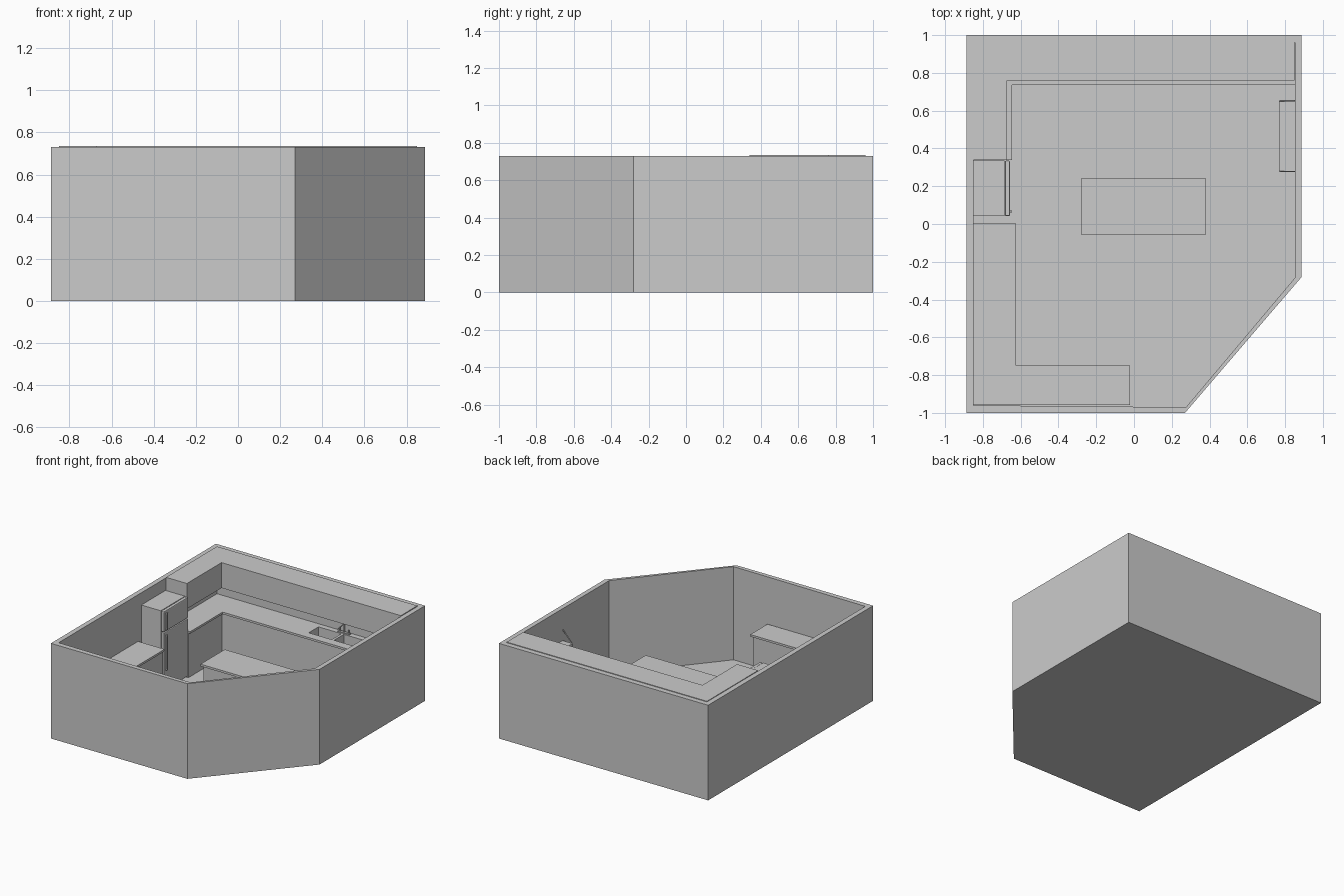
import bpy, bmesh, math
from mathutils import Vector

if "Cube" in bpy.data.objects:
    bpy.data.objects.remove(bpy.data.objects["Cube"])

FLOOR, TOP = 0.015, 0.73
COUNTER, SLAB = 0.372, 0.016


def finish(name, bm):
    bmesh.ops.recalc_face_normals(bm, faces=bm.faces)
    me = bpy.data.meshes.new(name)
    bm.to_mesh(me)
    bm.free()
    ob = bpy.data.objects.new(name, me)
    bpy.context.collection.objects.link(ob)
    return ob


def shell(name, rings, cap_ends=True):
    """Skin a stack of (outline, z) rings and cap the first and last."""
    bm = bmesh.new()
    loops = [[bm.verts.new((x, y, z)) for x, y in pts] for pts, z in rings]
    for a, b in zip(loops, loops[1:]):
        for i in range(len(a)):
            j = (i + 1) % len(a)
            bm.faces.new((a[i], a[j], b[j], b[i]))
    if cap_ends:
        bm.faces.new(loops[0])
        bm.faces.new(loops[-1])
    return finish(name, bm)


def prism(name, pts, z0, z1):
    return shell(name, [(pts, z0), (pts, z1)])


def rect(x0, x1, y0, y1):
    return [(x0, y0), (x1, y0), (x1, y1), (x0, y1)]


def box(name, x0, x1, y0, y1, z0, z1):
    return prism(name, rect(x0, x1, y0, y1), z0, z1)


def rod(name, a, b, r=0.004, sides=8):
    a, b = Vector(a), Vector(b)
    bpy.ops.mesh.primitive_cylinder_add(vertices=sides, radius=r, depth=(b - a).length,
                                        location=(a + b) / 2)
    ob = bpy.context.object
    ob.name = name
    ob.rotation_euler = (b - a).to_track_quat('Z', 'Y').to_euler()
    bpy.ops.object.shade_smooth_by_angle()
    return ob


def apply_mod(ob, kind, **settings):
    mod = ob.modifiers.new(kind.title(), kind)
    for key, value in settings.items():
        setattr(mod, key, value)
    bpy.context.view_layer.objects.active = ob
    bpy.ops.object.modifier_apply(modifier=mod.name)


# Room shell: five-sided outline, hollow and open at the top
outer = [(-0.888, -1), (0.27, -1), (0.888, -0.28), (0.888, 1), (-0.888, 1)]
inner = [(-0.85, -0.96), (0.275, -0.97), (0.852, -0.285), (0.852, 0.96), (-0.85, 0.96)]
shell("room_shell", [(outer, 0), (outer, TOP), (inner, TOP), (inner, FLOOR)])

# Wall cabinets, L-shaped along the back and left walls
prism("wall_cabinets", [(-0.85, 0.34), (-0.672, 0.34), (-0.672, 0.76), (0.85, 0.76),
                        (0.85, 0.96), (-0.85, 0.96)], 0.54, 0.735)


# L-shaped base cabinets, each with an overhanging worktop
def back_run(d):
    return [(-0.85, 0.34), (-0.645 - d, 0.34), (-0.645 - d, 0.735 + d), (0.852, 0.735 + d),
            (0.852, 0.96), (-0.85, 0.96)]


def front_run(d):
    return [(-0.85, -0.958), (-0.02 - d, -0.958), (-0.02 - d, -0.75 - d),
            (-0.625 - d, -0.75 - d), (-0.625 - d, 0.003), (-0.85, 0.003)]


def island(d):
    return rect(-0.28 + d, 0.38 - d, -0.055 + d, 0.24 - d)


parts = {}
for label, outline in (("back", back_run), ("front", front_run), ("island", island)):
    parts[label + "_base"] = prism(label + "_base", outline(0.015), FLOOR, COUNTER - SLAB)
    parts[label + "_worktop"] = prism(label + "_worktop", outline(0), COUNTER - SLAB, COUNTER)

# Two sink basins cut into the back worktop
for x0, x1 in ((0.04, 0.235), (0.255, 0.45)):
    cutter = box("basin_cutter", x0, x1, 0.80, 0.918, 0.28, 0.45)
    cutter.hide_render = True
    for key in ("back_base", "back_worktop"):
        apply_mod(parts[key], 'BOOLEAN', operation='DIFFERENCE', object=cutter, solver='EXACT')
    bpy.data.objects.remove(cutter)

# Mixer tap with two handles
tx, ty = 0.245, 0.938
box("tap_plate", tx - 0.05, tx + 0.05, ty - 0.01, ty + 0.01, COUNTER, COUNTER + 0.008)
rod("tap_post", (tx, ty, COUNTER), (tx, ty, COUNTER + 0.075))
rod("tap_spout", (tx, ty, COUNTER + 0.073), (tx, ty - 0.075, COUNTER + 0.06))
for side, s in (("left", -1), ("right", 1)):
    rod("tap_handle_" + side, (tx + s * 0.038, ty, COUNTER), (tx + s * 0.038, ty, COUNTER + 0.03), 0.006)

# Fridge body, doors and handles
box("fridge_body", -0.85, -0.685, 0.042, 0.335, FLOOR, 0.636)
for label, z0, z1, h0, h1 in (("lower", 0.03, 0.472, 0.18, 0.45), ("upper", 0.478, 0.636, 0.49, 0.62)):
    door = box("fridge_door_" + label, -0.683, -0.657, 0.042, 0.335, z0, z1)
    apply_mod(door, 'BEVEL', width=0.006, segments=2)
    box("fridge_handle_" + label, -0.652, -0.645, 0.06, 0.072, h0, h1)
    for z in (h0, h1 - 0.01):
        box("handle_mount_" + label, -0.658, -0.652, 0.06, 0.072, z, z + 0.01)

# Shallow shelf on the right wall, held by a sloping stay at each end
box("wall_shelf", 0.768, 0.852, 0.278, 0.652, 0.44, 0.485)
for y in (0.278, 0.652):
    rod("shelf_stay", (0.772, y, 0.486), (0.852, y, 0.57), 0.004, 6)
